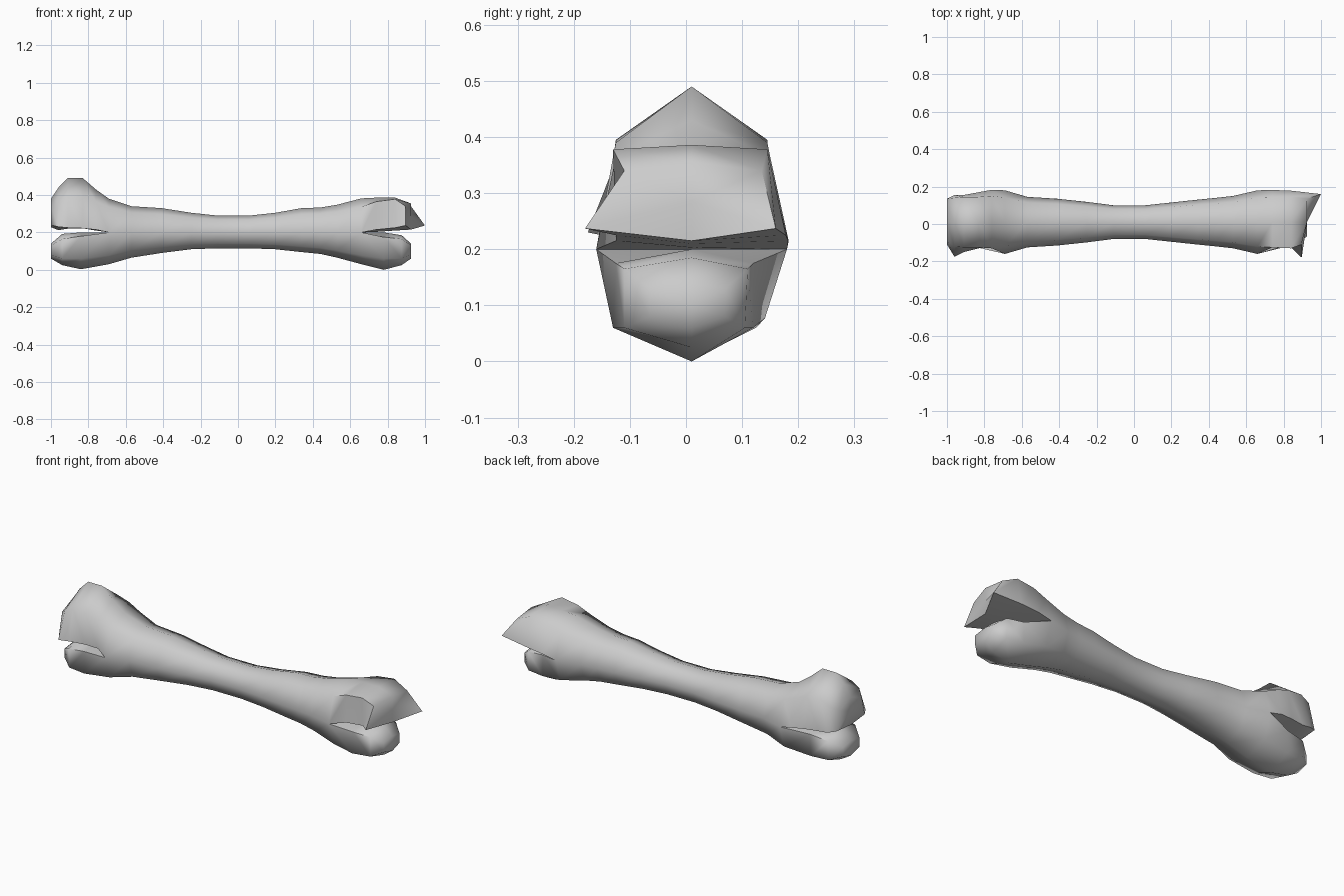
import bpy, bmesh

YC = 0.01  # the bone axis sits slightly off centre in y
SEAM = 0.2  # height of the cleft between the paired knuckles

# Shaft stations: x, top z, bottom z, half width
SHAFT = [(-0.69, 0.38, 0.03, 0.17), (-0.57, 0.34, 0.065, 0.135),
         (-0.41, 0.33, 0.09, 0.125), (-0.25, 0.305, 0.11, 0.108),
         (-0.11, 0.29, 0.115, 0.09), (0.06, 0.29, 0.115, 0.09),
         (0.20, 0.305, 0.11, 0.105), (0.34, 0.33, 0.095, 0.12),
         (0.44, 0.333, 0.085, 0.13), (0.53, 0.348, 0.065, 0.14),
         (0.66, 0.382, 0.03, 0.17)]

# Knuckle stations: x, crown z, shoulder (front y, back y, z),
# side (front y, back y, z), seam z, slant of the side points
UPPER_LEFT = [(-0.76, 0.43, -0.13, 0.15, 0.365, -0.12, 0.183, 0.215, 0.21, 0),
              (-0.83, 0.49, -0.125, 0.145, 0.39, -0.13, 0.17, 0.222, 0.222, 0),
              (-0.91, 0.49, -0.125, 0.145, 0.395, -0.15, 0.155, 0.225, 0.22, 0),
              (-0.96, 0.44, -0.12, 0.14, 0.37, -0.175, 0.155, 0.23, 0.212, 0),
              (-1.00, 0.38, -0.085, 0.105, 0.34, -0.11, 0.135, 0.24, 0.228, 0)]
LOWER_LEFT = [(-0.84, 0.003, -0.125, 0.125, 0.06, -0.125, 0.13, 0.18, 0.2, 0),
              (-0.94, 0.025, -0.11, 0.115, 0.06, -0.115, 0.12, 0.165, 0.192, 0),
              (-1.00, 0.06, -0.065, 0.075, 0.08, -0.065, 0.075, 0.13, 0.14, 0)]
UPPER_RIGHT = [(0.74, 0.386, -0.125, 0.145, 0.365, -0.125, 0.182, 0.215, 0.203, 0),
               (0.84, 0.386, -0.13, 0.145, 0.378, -0.125, 0.178, 0.225, 0.21, 0),
               (0.925, 0.355, -0.11, 0.135, 0.34, -0.18, 0.16, 0.237, 0.215, 0.3)]
LOWER_RIGHT = [(0.78, 0.0, -0.13, 0.12, 0.06, -0.125, 0.12, 0.175, 0.2, 0),
               (0.875, 0.025, -0.11, 0.105, 0.06, -0.11, 0.11, 0.165, 0.185, 0),
               (0.925, 0.06, -0.065, 0.07, 0.08, -0.065, 0.07, 0.13, 0.14, 0)]

bm = bmesh.new()


def ring(points):
    return [bm.verts.new(p) for p in points]


def bridge(a, b):
    for i in range(len(a)):
        j = (i + 1) % len(a)
        bm.faces.new((a[i], a[j], b[j], b[i]))


def shaft_ring(x, top, bottom, w):
    # Octagon starting at the front side and running over the top
    up, dn, s = top - SEAM, SEAM - bottom, 0.77
    pts = [(-w, 0), (-w * s, up * 0.75), (0, up), (w * s, up * 0.75),
           (w, 0), (w * s, -dn * 0.72), (0, -dn), (-w * s, -dn * 0.72)]
    return ring((x, YC + y, SEAM + z) for y, z in pts)


def knuckle(start, stations, bulge):
    # Six-sided lobe grown from one half of the shaft end
    prev = start
    for x, crown, fy, by, sz, fs, bs, zs, seam, k in stations:
        cur = ring([(x + k * (fs - YC) * 0.5, fs, zs), (x - k * 0.1, fy, sz),
                    (x, YC, crown), (x, by, sz),
                    (x + k * (bs - YC) * 1.65, bs, zs), (x, YC, seam)])
        bridge(prev, cur)
        prev = cur
    tip = bm.verts.new((x + bulge, YC, (crown + seam) / 2))
    for i in range(6):
        bm.faces.new((prev[i], prev[(i + 1) % 6], tip))


# Shaft
rings = [shaft_ring(*s) for s in SHAFT]
for a, b in zip(rings, rings[1:]):
    bridge(a, b)

# Paired knuckles at both ends
for end, upper, lower in ((rings[0], UPPER_LEFT, LOWER_LEFT),
                          (rings[-1], UPPER_RIGHT, LOWER_RIGHT)):
    cleft = bm.verts.new((end[0].co.x, YC, SEAM))
    knuckle(end[:5] + [cleft], upper, 0)
    knuckle([end[0], end[7], end[6], end[5], end[4], cleft], lower, 0)

bmesh.ops.recalc_face_normals(bm, faces=bm.faces)
mesh = bpy.data.meshes.new("bone")
bm.to_mesh(mesh)
bm.free()
bone = bpy.data.objects.new("bone", mesh)
bpy.context.collection.objects.link(bone)
bpy.context.view_layer.objects.active = bone
bone.select_set(True)
bpy.ops.object.shade_smooth_by_angle(angle=1.2)
